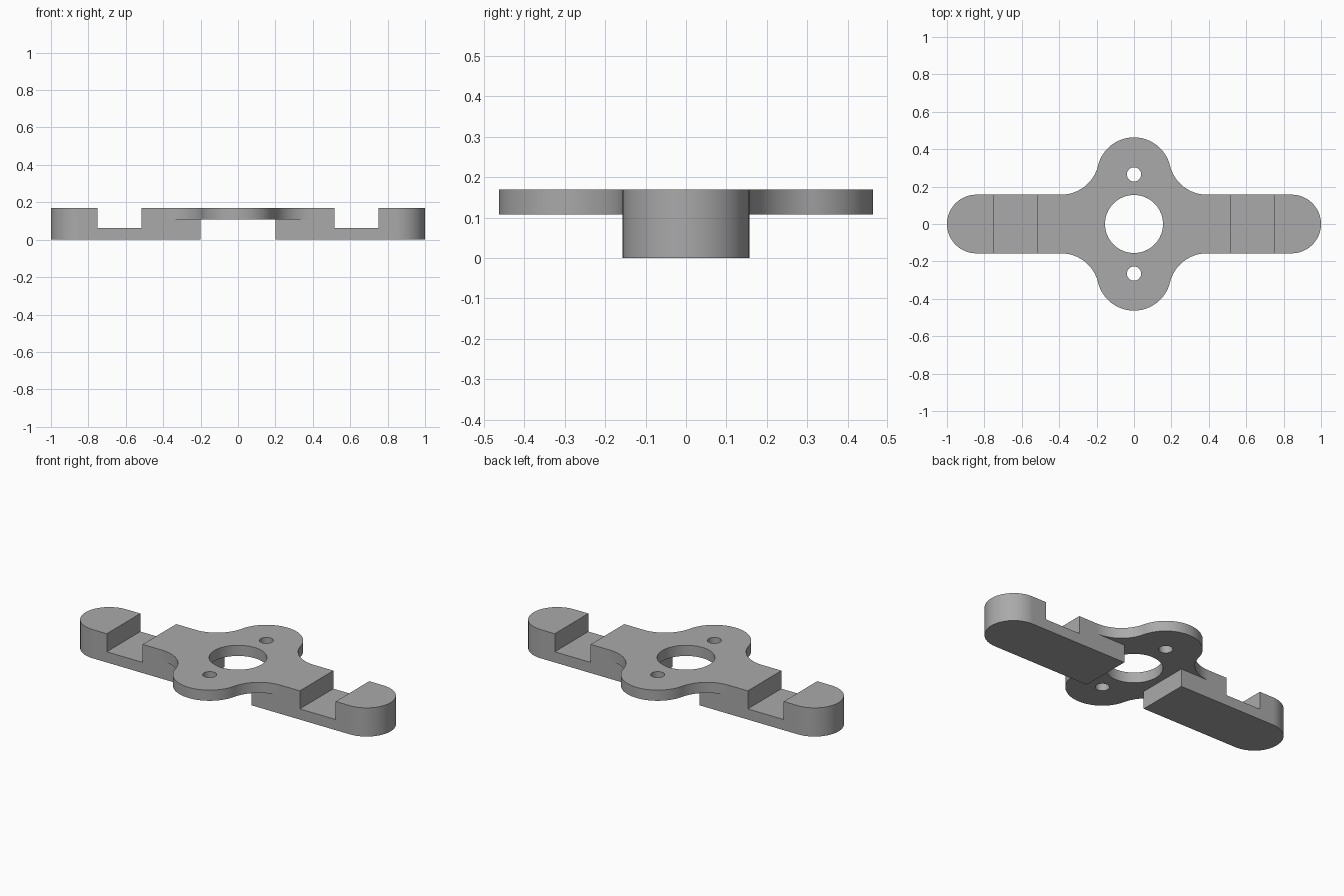
import bpy, bmesh
from math import sin, cos, pi, atan2, hypot, radians

cube = bpy.data.objects.get("Cube")
if cube:
    bpy.data.objects.remove(cube, do_unlink=True)

# Main sizes
TOP, PLATE, FLOOR = 0.17, 0.107, 0.063
WIDTH = 0.157                      # half width of the arms
LOBE_Y, LOBE_R, FILLET_R = 0.265, 0.198, 0.203

metal = bpy.data.materials.new("grey metal")
metal.use_nodes = True
GREY = (0.4, 0.4, 0.4, 1)
metal.diffuse_color = GREY
metal.node_tree.nodes["Principled BSDF"].inputs["Base Color"].default_value = GREY


def arc(cx, cy, r, start, end, steps=24):
    angles = [start + (end - start) * i / steps for i in range(steps + 1)]
    return [(cx + r * cos(a), cy + r * sin(a)) for a in angles]


def prism(name, outline, z0, z1):
    """Extrude a flat counter-clockwise outline from z0 to z1."""
    bm = bmesh.new()
    face = bm.faces.new([bm.verts.new((x, y, z0)) for x, y in outline])
    new = bmesh.ops.extrude_face_region(bm, geom=[face])["geom"]
    verts = [v for v in new if isinstance(v, bmesh.types.BMVert)]
    bmesh.ops.translate(bm, verts=verts, vec=(0, 0, z1 - z0))
    bmesh.ops.recalc_face_normals(bm, faces=bm.faces)
    mesh = bpy.data.meshes.new(name)
    bm.to_mesh(mesh)
    bm.free()
    mesh.materials.append(metal)
    obj = bpy.data.objects.new(name, mesh)
    bpy.context.collection.objects.link(obj)
    return obj


def box(name, x0, x1, z0, z1):
    return prism(name, [(x0, -1), (x1, -1), (x1, 1), (x0, 1)], z0, z1)


helpers = []


def combine(target, other, operation):
    mod = target.modifiers.new(other.name, "BOOLEAN")
    mod.object, mod.operation, mod.solver = other, operation, "EXACT"
    other.hide_render = True
    helpers.append(other)


# Long bar with round ends, opened underneath in the middle
end = 1 - WIDTH
bar = prism("bracket", arc(end, 0, WIDTH, -pi / 2, pi / 2)
            + arc(-end, 0, WIDTH, pi / 2, 3 * pi / 2), 0, TOP)
combine(bar, box("underside_gap", -0.2, 0.2, -1, PLATE), "DIFFERENCE")

# Thin hub plate: two round lobes blended into the bar by fillets
fy = WIDTH + FILLET_R
fx = ((LOBE_R + FILLET_R) ** 2 - (fy - LOBE_Y) ** 2) ** 0.5
tangent = atan2(fy - LOBE_Y, fx)
upper = arc(fx, fy, FILLET_R, -pi / 2, tangent - pi)
upper += arc(0, LOBE_Y, LOBE_R, tangent, pi - tangent, 48)[1:-1]
upper += arc(-fx, fy, FILLET_R, -tangent, -pi / 2)
lower = [(-x, -y) for x, y in upper]
combine(bar, prism("hub_plate", upper + lower, PLATE, TOP), "UNION")

# Pockets across the arms
for side, x0, x1 in (("right", -0.75, -0.515), ("left", 0.515, 0.75)):
    combine(bar, box(side + "_pocket", x0, x1, FLOOR, 1), "DIFFERENCE")

# Centre bore and two screw holes
for name, y, r in (("centre_bore", 0, 0.155), ("front_hole", -LOBE_Y, 0.038),
                   ("back_hole", LOBE_Y, 0.038)):
    combine(bar, prism(name, arc(0, y, r, 0, 2 * pi, 64)[:-1], -1, 1), "DIFFERENCE")

# Bake the cuts and remove the helpers
bpy.context.view_layer.update()
result = bar.evaluated_get(bpy.context.evaluated_depsgraph_get())
bar_mesh = bpy.data.meshes.new_from_object(result)
bar.modifiers.clear()
bar.data = bar_mesh
for helper in helpers:
    bpy.data.objects.remove(helper, do_unlink=True)

# Smooth round walls, keep corners crisp and flats flat
bpy.ops.object.select_all(action="DESELECT")
bar.select_set(True)
bpy.context.view_layer.objects.active = bar
bpy.ops.object.shade_smooth_by_angle(angle=radians(30))
bar.modifiers.new("flat_shading", "WEIGHTED_NORMAL").keep_sharp = True
